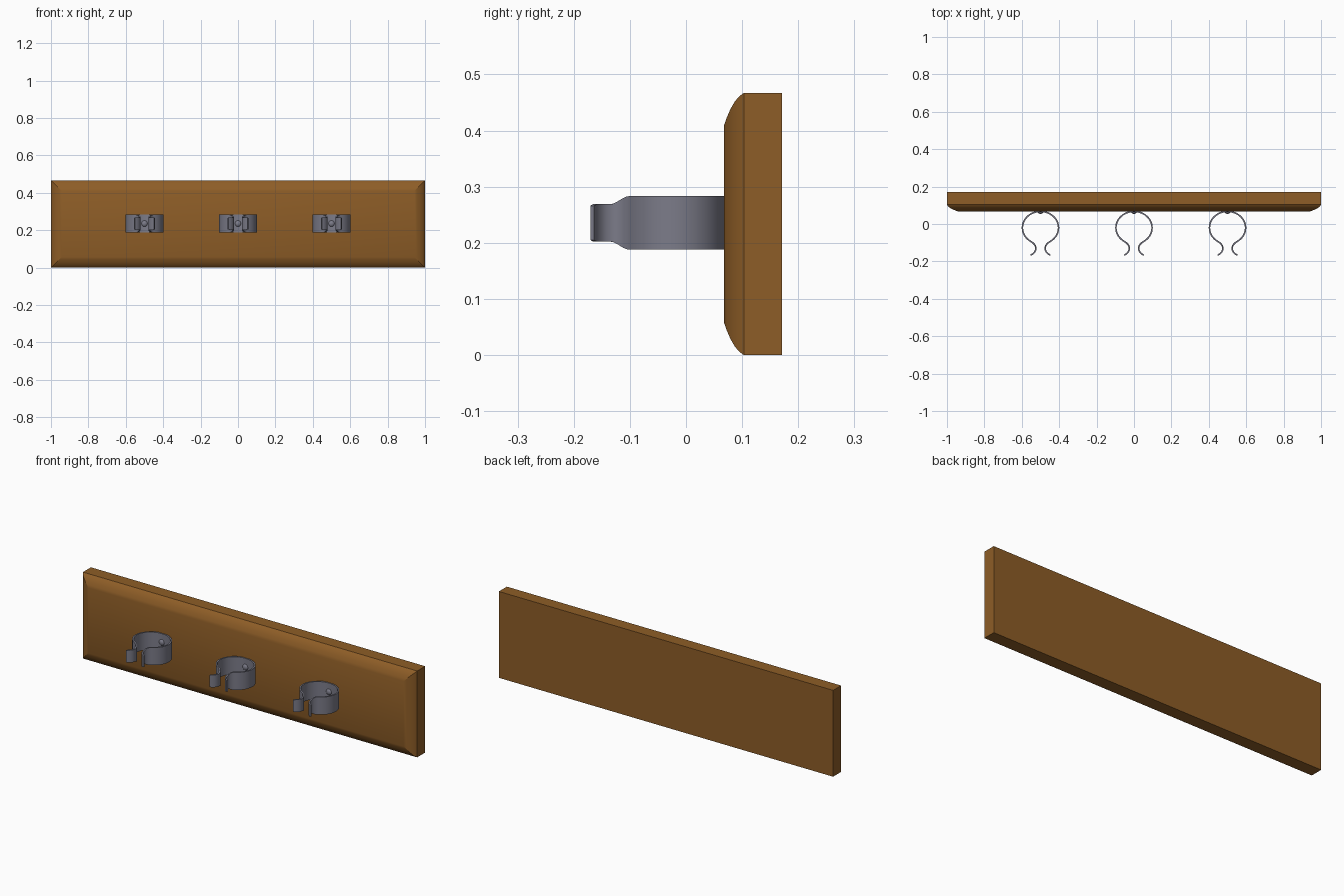
import bpy, bmesh
from math import sin, cos, radians
from mathutils import Vector

if "Cube" in bpy.data.objects:
    bpy.data.objects.remove(bpy.data.objects["Cube"])

H = 0.467      # board height
ZC = 0.2355    # clip centre height


def material(name, rgb):
    m = bpy.data.materials.new(name)
    m.diffuse_color = (*rgb, 1)
    m.use_nodes = True
    m.node_tree.nodes["Principled BSDF"].inputs["Base Color"].default_value = m.diffuse_color
    return m


def make_object(name, bm, mat=None, angle=30):
    bmesh.ops.recalc_face_normals(bm, faces=bm.faces)
    me = bpy.data.meshes.new(name)
    bm.to_mesh(me)
    bm.free()
    ob = bpy.data.objects.new(name, me)
    bpy.context.collection.objects.link(ob)
    if mat:
        me.materials.append(mat)
    bpy.ops.object.select_all(action='DESELECT')
    bpy.context.view_layer.objects.active = ob
    ob.select_set(True)
    bpy.ops.object.shade_smooth_by_angle(angle=radians(angle))
    return ob


def catmull(pts, n):
    # smooth curve through the points
    p = [2 * pts[0] - pts[1]] + pts + [2 * pts[-1] - pts[-2]]
    out = []
    for a, b, c, d in zip(p, p[1:], p[2:], p[3:]):
        for i in range(n):
            t = i / n
            out.append(0.5 * (2 * b + (c - a) * t + (2 * a - 5 * b + 4 * c - d) * t * t
                              + (3 * b - a - 3 * c + d) * t ** 3))
    return out + [pts[-1]]


# Board: rectangular rings stepped inward along the rounded front edge
wood = material("wood", (0.27, 0.11, 0.02))
bm = bmesh.new()
rings = []
for inset, y in [(0, 0.171), (0, 0.103), (0.005, 0.096), (0.015, 0.087),
                 (0.029, 0.079), (0.043, 0.073), (0.057, 0.068)]:
    x, z0, z1 = 1 - inset, inset, H - inset
    rings.append([bm.verts.new(c) for c in
                  ((-x, y, z0), (x, y, z0), (x, y, z1), (-x, y, z1))])
for a, b in zip(rings, rings[1:]):
    for i in range(4):
        j = (i + 1) % 4
        bm.faces.new((a[i], a[j], b[j], b[i]))
bm.faces.new(rings[0])
bm.faces.new(rings[-1])
make_object("board", bm, wood, 24)

# Clip path (right half): open ring, then a flared lip
arc = [Vector((0.0965 * cos(radians(t)), -0.02 + 0.087 * sin(radians(t))))
       for t in range(90, -56, -5)]
lip = [Vector(p) for p in ((0.040, -0.1015), (0.029, -0.115), (0.025, -0.130),
                           (0.029, -0.146), (0.039, -0.158), (0.053, -0.167))]
half = arc[:-1] + catmull([arc[-1]] + lip, 5)
path = [Vector((-p.x, p.y)) for p in reversed(half[1:])] + half


def half_width(y):
    # strip is wide round the ring and narrower at the lips
    t = min(max((-0.098 - y) / 0.037, 0), 1)
    w = 0.0475 - 0.014 * t * t * (3 - 2 * t)
    return w - max(0, -0.162 - y) * 0.6


steel = material("steel", (0.2, 0.2, 0.25))
for k, cx in enumerate((-0.5, 0, 0.5), 1):
    # Spring clip strip
    bm = bmesh.new()
    cols = []
    for p in path:
        w = half_width(p.y)
        cols.append([bm.verts.new((cx + p.x, p.y, ZC + s * w)) for s in (-1, 1)])
    for a, b in zip(cols, cols[1:]):
        bm.faces.new((a[0], b[0], b[1], a[1]))
    clip = make_object(f"clip_{k}", bm, steel, 40)
    mod = clip.modifiers.new("thickness", 'SOLIDIFY')
    mod.thickness = 0.008
    mod.offset = 0
    bpy.ops.object.modifier_apply(modifier=mod.name)
    bpy.ops.object.shade_smooth_by_angle(angle=radians(40))

    # Domed screw head inside the ring
    bm = bmesh.new()
    bmesh.ops.create_uvsphere(bm, u_segments=20, v_segments=12, radius=0.017)
    bmesh.ops.scale(bm, vec=(1, 0.7, 1), verts=bm.verts)
    bmesh.ops.translate(bm, vec=(cx, 0.066, ZC), verts=bm.verts)
    make_object(f"screw_{k}", bm, steel, 60)
